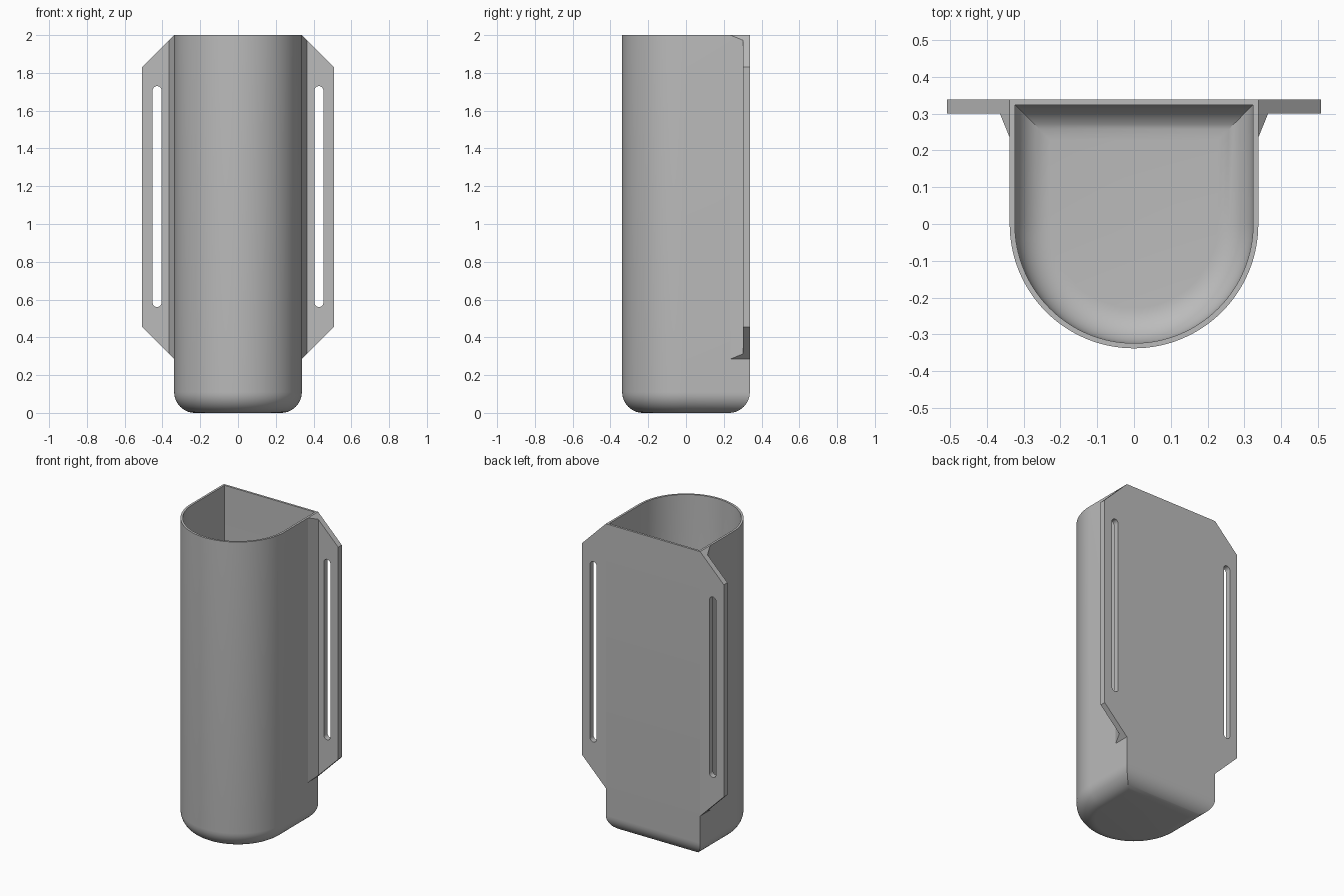
import bpy
import bmesh
from math import sin, cos, pi, radians
from mathutils import Matrix

cube = bpy.data.objects.get("Cube")
if cube:
    bpy.data.objects.remove(cube)

HALF = 0.338      # half width of the pocket
WALL = 0.014
TOP = 2.0
FILLET = 0.11     # bottom edge radius
BACK = 0.338

grey = bpy.data.materials.new("grey plastic")
grey.use_nodes = True
colour = (0.5, 0.5, 0.5, 1)
grey.diffuse_color = colour
grey.node_tree.nodes["Principled BSDF"].inputs["Base Color"].default_value = colour


def finish(bm, name):
    bmesh.ops.recalc_face_normals(bm, faces=bm.faces)
    mesh = bpy.data.meshes.new(name)
    bm.to_mesh(mesh)
    bm.free()
    mesh.shade_smooth()
    mesh.set_sharp_from_angle(angle=radians(30))
    mesh.materials.append(grey)
    obj = bpy.data.objects.new(name, mesh)
    bpy.context.collection.objects.link(obj)
    return obj


def mirror_x(obj):
    obj.modifiers.new("Mirror", "MIRROR").use_clip = False


def d_ring(bm, inset, z, steps=64):
    """D-shaped loop: round front, flat back."""
    r = HALF - inset
    pts = [(r, r)] + [(r * cos(a), -r * sin(a))
                      for a in (pi * i / steps for i in range(steps + 1))] + [(-r, r)]
    return [bm.verts.new((x, y, z)) for x, y in pts]


def bottom_curve(inset, floor, radius, steps=10):
    """Inset and height pairs from the floor up through the fillet."""
    return [(inset + radius * (1 - sin(a)), floor + radius * (1 - cos(a)))
            for a in (pi / 2 * i / steps for i in range(steps + 1))]


# Pocket: outer skin up, over the rim, inner skin down
bm = bmesh.new()
outer = bottom_curve(0, 0, FILLET) + [(0, TOP)]
inner = [(WALL, TOP)] + bottom_curve(WALL, WALL, FILLET - WALL)[::-1]
rings = [d_ring(bm, d, z) for d, z in outer + inner]
for a, b in zip(rings, rings[1:]):
    for i in range(len(a)):
        j = (i + 1) % len(a)
        bm.faces.new((a[i], a[j], b[j], b[i]))
bm.faces.new(rings[0])
bm.faces.new(rings[-1])
finish(bm, "pocket")

# Side flanges with strap slots
THICK = 0.037
LOW, EDGE, CUT = 0.285, 0.508, 0.17
outline = [(HALF, LOW), (EDGE, LOW + CUT), (EDGE, TOP - CUT), (HALF, TOP)]
SLOT_X, SLOT_R, SLOT_LOW, SLOT_HIGH = 0.4285, 0.0235, 0.56, 1.73
slot = []
for centre, start in ((SLOT_HIGH - SLOT_R, 0), (SLOT_LOW + SLOT_R, pi)):
    for i in range(13):
        a = start + pi * i / 12
        slot.append((SLOT_X + SLOT_R * cos(a), centre + SLOT_R * sin(a)))

curve = bpy.data.curves.new("flange outline", "CURVE")
curve.dimensions = "2D"
curve.fill_mode = "BOTH"
curve.extrude = THICK / 2
for pts in (outline, slot):
    spline = curve.splines.new("POLY")
    spline.points.add(len(pts) - 1)
    for p, (x, z) in zip(spline.points, pts):
        p.co = (x, z, 0, 1)
    spline.use_cyclic_u = True
helper = bpy.data.objects.new("flange outline", curve)
bpy.context.collection.objects.link(helper)
bpy.context.view_layer.update()
filled = bpy.data.meshes.new_from_object(
    helper.evaluated_get(bpy.context.evaluated_depsgraph_get()))
bpy.data.objects.remove(helper)

bm = bmesh.new()
bm.from_mesh(filled)
bmesh.ops.remove_doubles(bm, verts=bm.verts, dist=0.0001)
bm.transform(Matrix.Translation((0, BACK - THICK / 2, 0)) @ Matrix.Rotation(pi / 2, 4, "X"))
mirror_x(finish(bm, "strap_flanges"))

# Slanted gussets joining the flanges to the pocket sides
bm = bmesh.new()
section = [(0, 0.235), (0.027, BACK - THICK), (0, BACK - THICK)]
low = [bm.verts.new((HALF + d, y, LOW + d)) for d, y in section]
high = [bm.verts.new((HALF + d, y, TOP - d)) for d, y in section]
bm.faces.new(low)
bm.faces.new(high)
for i in range(3):
    j = (i + 1) % 3
    bm.faces.new((low[i], low[j], high[j], high[i]))
mirror_x(finish(bm, "flange_gussets"))
